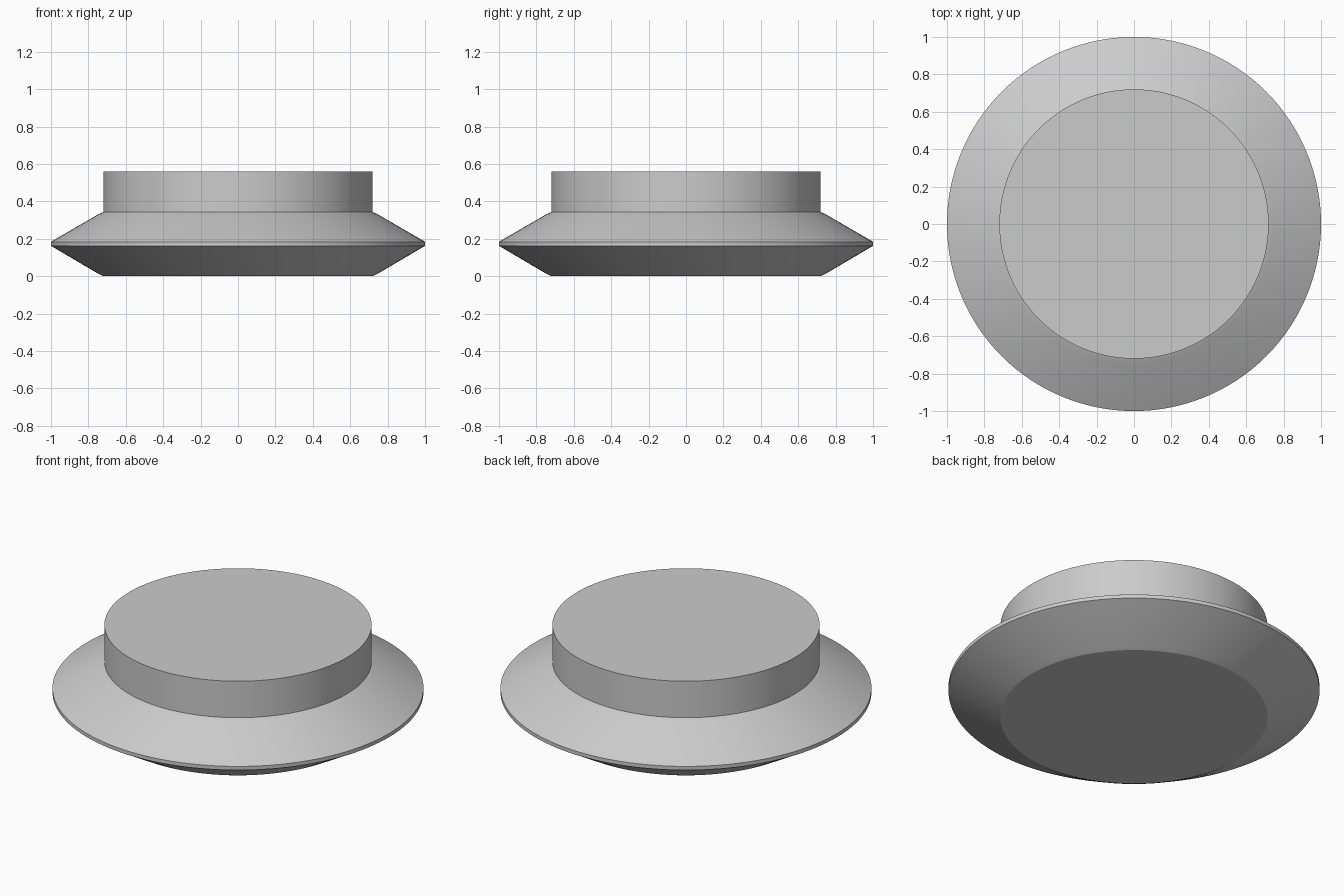
import bpy, bmesh, math

if "Cube" in bpy.data.objects:
    bpy.data.objects.remove(bpy.data.objects["Cube"])

SEGMENTS = 128


def lathe(name, profile):
    """Closed solid of revolution from (radius, z) points, bottom to top."""
    bm = bmesh.new()
    rings = []
    for r, z in profile:
        rings.append([bm.verts.new((r * math.cos(2 * math.pi * i / SEGMENTS),
                                    r * math.sin(2 * math.pi * i / SEGMENTS), z))
                      for i in range(SEGMENTS)])
    for a, b in zip(rings, rings[1:]):
        for i in range(SEGMENTS):
            j = (i + 1) % SEGMENTS
            bm.faces.new((a[i], a[j], b[j], b[i]))
    bm.faces.new(rings[0][::-1])
    bm.faces.new(rings[-1])
    bmesh.ops.recalc_face_normals(bm, faces=bm.faces)
    mesh = bpy.data.meshes.new(name)
    bm.to_mesh(mesh)
    bm.free()
    obj = bpy.data.objects.new(name, mesh)
    bpy.context.collection.objects.link(obj)
    bpy.context.view_layer.objects.active = obj
    obj.select_set(True)
    bpy.ops.object.shade_smooth_by_angle(angle=math.radians(25))
    obj.select_set(False)
    return obj


# Flanged base with narrow rim, and the straight drum rising from it
lathe("flanged_knob", [
    (0.72, 0.0),                    # underside edge
    (0.745, 0.012),                 # lower bevel
    (1.0, 0.162), (1.0, 0.184),     # rim
    (0.745, 0.332), (0.72, 0.343),  # upper slope and bevel
    (0.72, 0.56),                   # drum
])
